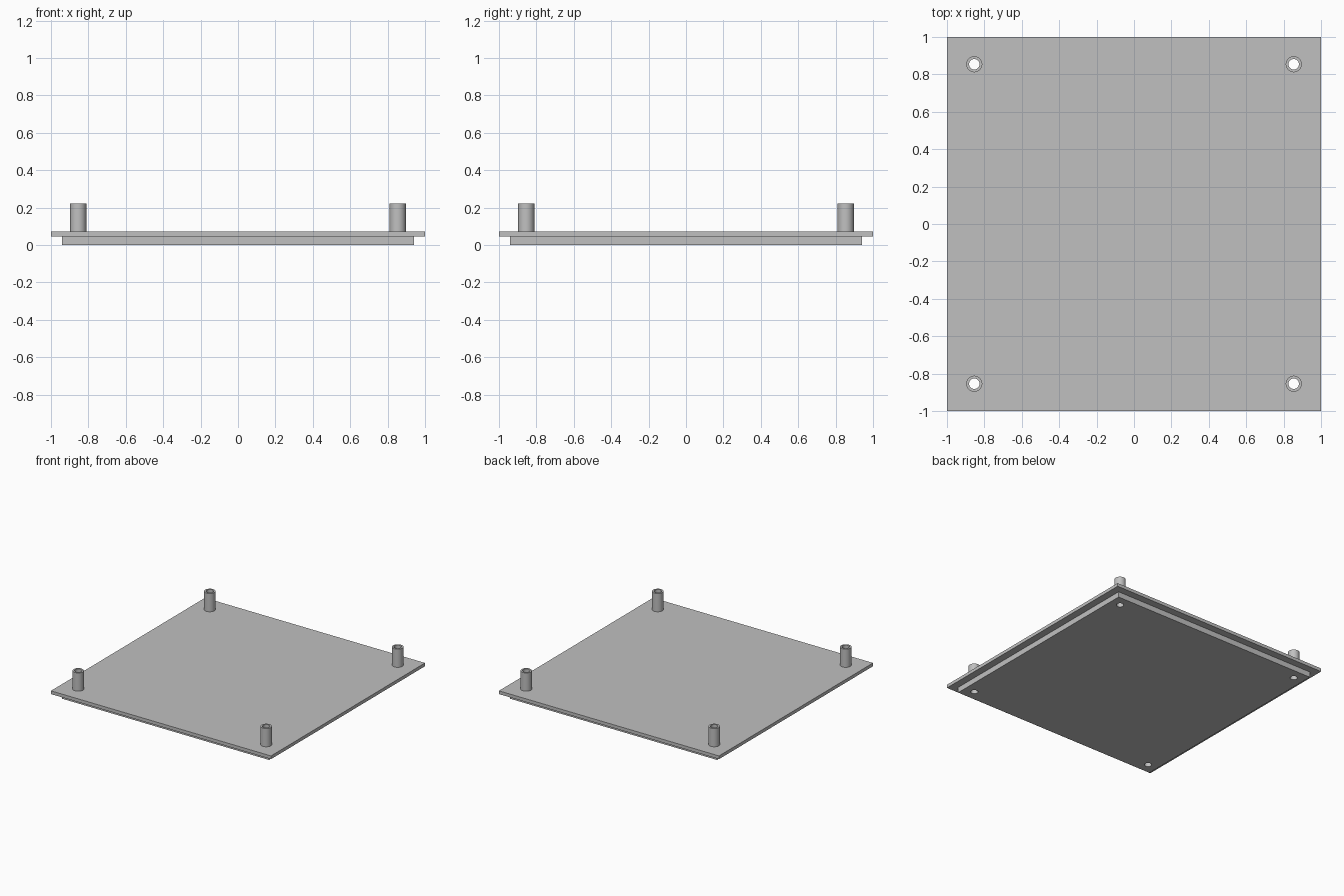
import bpy
import bmesh
from math import cos, sin, tau, radians

if "Cube" in bpy.data.objects:
    bpy.data.objects.remove(bpy.data.objects["Cube"], do_unlink=True)

BASE_TOP, PLATE_TOP, POST_TOP = 0.045, 0.072, 0.222
POST_POS, POST_R, BORE_R = 0.854, 0.043, 0.028

grey = bpy.data.materials.new("light_grey")
grey.use_nodes = True
colour = (0.53, 0.53, 0.53, 1)
grey.diffuse_color = colour
grey.node_tree.nodes["Principled BSDF"].inputs["Base Color"].default_value = colour


def lathe(name, profile, sides, turn=0.0, caps=True):
    """Stack rings of (radius, z) into a skin, with optional end caps."""
    bm = bmesh.new()
    rings = []
    for r, z in profile:
        angles = [tau * (i + turn) / sides for i in range(sides)]
        rings.append([bm.verts.new((r * cos(a), r * sin(a), z)) for a in angles])
    for low, high in zip(rings, rings[1:]):
        for i in range(sides):
            j = (i + 1) % sides
            bm.faces.new((low[i], low[j], high[j], high[i]))
    if caps:
        bm.faces.new(rings[0][::-1])
        bm.faces.new(rings[-1])
    mesh = bpy.data.meshes.new(name)
    bm.to_mesh(mesh)
    bm.free()
    mesh.materials.append(grey)
    obj = bpy.data.objects.new(name, mesh)
    bpy.context.collection.objects.link(obj)
    return obj


def select(obj):
    bpy.ops.object.select_all(action='DESELECT')
    obj.select_set(True)
    bpy.context.view_layer.objects.active = obj


# Stepped square lid: narrower base below, wider plate above
root2 = 2 ** 0.5
lid = lathe("lid_plate", [(0.94 * root2, 0), (0.94 * root2, BASE_TOP),
                          (root2, BASE_TOP), (root2, PLATE_TOP)], 4, turn=0.5)

corners = {"front_right": (-1, -1), "front_left": (1, -1),
           "back_right": (-1, 1), "back_left": (1, 1)}
for corner, (sx, sy) in corners.items():
    spot = (sx * POST_POS, sy * POST_POS, 0)

    # Screw hole through the lid
    cutter = lathe("hole_cutter", [(BORE_R, -0.1), (BORE_R, 0.2)], 32)
    cutter.location = spot
    cutter.hide_render = True
    cut = lid.modifiers.new("screw_hole", 'BOOLEAN')
    cut.operation = 'DIFFERENCE'
    cut.solver = 'EXACT'
    cut.object = cutter
    select(lid)
    bpy.ops.object.modifier_apply(modifier=cut.name)
    bpy.data.objects.remove(cutter, do_unlink=True)

    # Hollow standoff post
    post = lathe(corner + "_post", [(POST_R, PLATE_TOP), (POST_R, POST_TOP),
                                    (BORE_R, POST_TOP), (BORE_R, PLATE_TOP)],
                 32, caps=False)
    post.location = spot
    select(post)
    bpy.ops.object.shade_smooth_by_angle(angle=radians(30))

select(lid)
bpy.ops.object.shade_smooth_by_angle(angle=radians(30))
